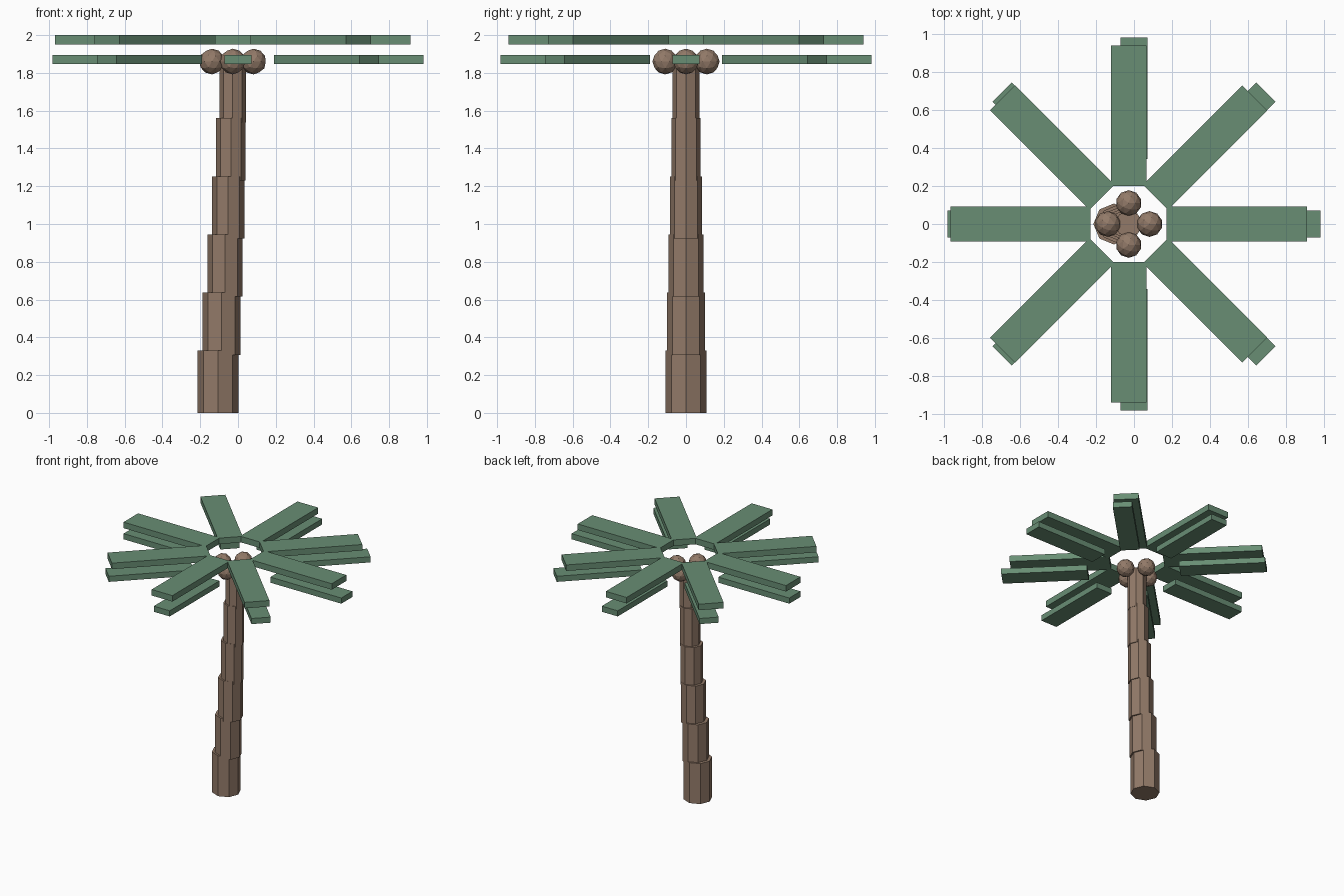
import bpy
from math import cos, sin, pi

if "Cube" in bpy.data.objects:
    bpy.data.objects.remove(bpy.data.objects["Cube"])


def material(name, rgb):
    m = bpy.data.materials.new(name)
    m.diffuse_color = (*rgb, 1)
    m.use_nodes = True
    m.node_tree.nodes["Principled BSDF"].inputs["Base Color"].default_value = m.diffuse_color
    return m


GREEN = material("leaf green", (0.14, 0.27, 0.175))
BROWN = material("bark brown", (0.29, 0.195, 0.14))


def finish(name, mat):
    ob = bpy.context.object
    ob.name = name
    ob.data.materials.append(mat)
    return ob


# Leaning trunk: stacked eight-sided drums that slim towards the top
centres = [-0.106, -0.087, -0.068, -0.052, -0.038, -0.028]
for i, x in enumerate(centres):
    bpy.ops.mesh.primitive_cylinder_add(
        vertices=8, radius=0.108 - 0.0075 * i, depth=0.33,
        location=(x, 0, 0.165 + 0.3075 * i))
    finish(f"trunk_segment_{i + 1}", BROWN)

CROWN_X = -0.028

# Four coconuts around the trunk top
for i in range(4):
    a = i * pi / 2
    bpy.ops.mesh.primitive_ico_sphere_add(
        subdivisions=2, radius=0.068,
        location=(CROWN_X + 0.11 * cos(a), 0.11 * sin(a), 1.86))
    finish(f"coconut_{i + 1}", BROWN)


# A ring of eight flat leaf planks pointing outwards
def leaf_ring(name, cx, inner, outer, width, z0, z1):
    mid = (inner + outer) / 2
    for i in range(8):
        a = i * pi / 4
        bpy.ops.mesh.primitive_cube_add(
            size=1, location=(cx + mid * cos(a), mid * sin(a), (z0 + z1) / 2),
            rotation=(0, 0, a))
        ob = finish(f"{name}_{i + 1}", GREEN)
        ob.scale = (outer - inner, width, z1 - z0)


leaf_ring("upper_leaf", CROWN_X, 0.20, 0.94, 0.187, 1.951, 2.0)
leaf_ring("lower_leaf", 0.0, 0.343, 0.983, 0.144, 1.848, 1.894)
